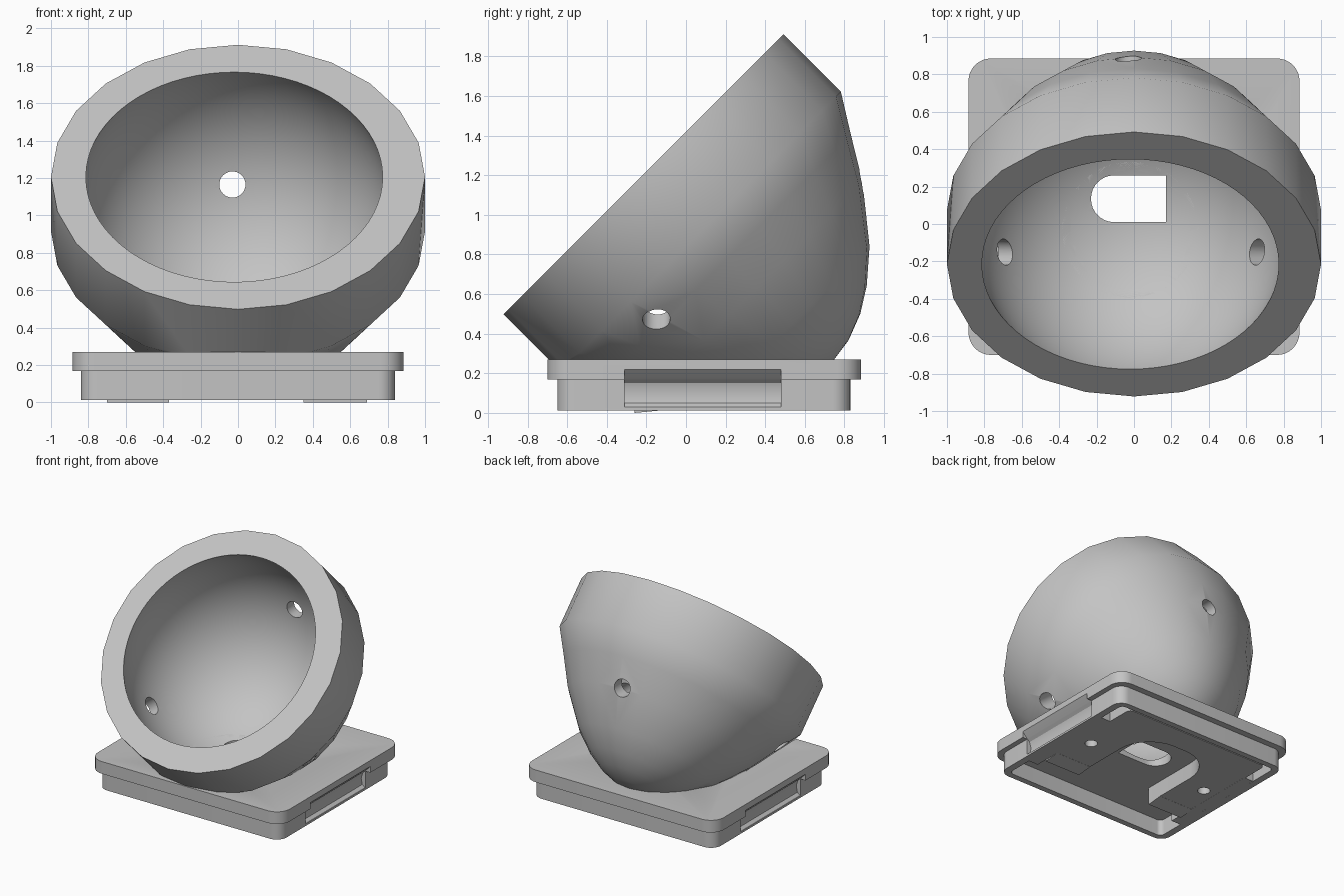
import bpy, bmesh
from math import pi, sin, cos, radians
from mathutils import Matrix, Vector

default = bpy.data.objects.get("Cube")
if default:
    bpy.data.objects.remove(default, do_unlink=True)

grey = bpy.data.materials.new("plain grey")
grey.use_nodes = True
tone = (0.55, 0.55, 0.55, 1)
grey.diffuse_color = tone
grey.node_tree.nodes["Principled BSDF"].inputs["Base Color"].default_value = tone


def finish(name, bm):
    bmesh.ops.recalc_face_normals(bm, faces=bm.faces)
    mesh = bpy.data.meshes.new(name)
    bm.to_mesh(mesh)
    bm.free()
    mesh.materials.append(grey)
    obj = bpy.data.objects.new(name, mesh)
    bpy.context.collection.objects.link(obj)
    return obj


def prism(name, outline, low, high, axis="z"):
    """Extrude a flat outline along z, or an x-z outline along y."""
    bm = bmesh.new()
    place = (lambda u, v, w: (u, v, w)) if axis == "z" else (lambda u, v, w: (u, w, v))
    base = bm.faces.new([bm.verts.new(place(u, v, low)) for u, v in outline])
    grown = bmesh.ops.extrude_face_region(bm, geom=[base])["geom"]
    moved = [g for g in grown if isinstance(g, bmesh.types.BMVert)]
    bmesh.ops.translate(bm, verts=moved, vec=place(0, 0, high - low))
    return finish(name, bm)


def rounded(x0, x1, y0, y1, radii=(0, 0, 0, 0), steps=8):
    """Rectangle outline; radii run from the +x+y corner counterclockwise."""
    corners = ((x1, y1, -1, -1), (x0, y1, 1, -1), (x0, y0, 1, 1), (x1, y0, -1, 1))
    points = []
    for i, ((x, y, sx, sy), r) in enumerate(zip(corners, radii)):
        if r == 0:
            points.append((x, y))
            continue
        for k in range(steps + 1):
            a = pi / 2 * (i + k / steps)
            points.append((x + sx * r + r * cos(a), y + sy * r + r * sin(a)))
    return points


def revolve(name, profile, sides, matrix):
    """Turn a radius-height profile around the local z axis."""
    bm = bmesh.new()
    rings = []
    for r, z in profile:
        if r < 1e-5:
            rings.append([bm.verts.new((0, 0, z))] * sides)
        else:
            rings.append([bm.verts.new((r * sin(2 * pi * i / sides),
                                        r * cos(2 * pi * i / sides), z))
                          for i in range(sides)])
    for a, b in zip(rings, rings[1:]):
        for i in range(sides):
            j = (i + 1) % sides
            quad = list(dict.fromkeys((a[i], a[j], b[j], b[i])))
            bm.faces.new(quad)
    bm.transform(matrix)
    return finish(name, bm)


def drill(name, centre, direction, radius, length):
    turn = Vector(direction).to_track_quat("Z", "Y").to_matrix().to_4x4()
    half = length / 2
    return revolve(name, [(0, -half), (radius, -half), (radius, half), (0, half)],
                   32, Matrix.Translation(centre) @ turn)


def cut(target, cutters):
    for cutter in cutters:
        cutter.hide_render = True
        mod = target.modifiers.new("cut", "BOOLEAN")
        mod.operation = "DIFFERENCE"
        mod.solver = "EXACT"
        mod.object = cutter
        bpy.context.view_layer.objects.active = target
        bpy.ops.object.modifier_apply(modifier=mod.name)


def shade(obj, angle):
    bpy.ops.object.select_all(action="DESELECT")
    obj.select_set(True)
    bpy.context.view_layer.objects.active = obj
    bpy.ops.object.shade_smooth_by_angle(angle=radians(angle))


# Tilted bowl: faceted collar that bulges into a rounded nose
tilt = Matrix.Translation((0, -0.215, 1.205)) @ Matrix.Rotation(pi / 4, 4, "X")
collar = 0.41
nose = [(1, 0), (0.882, 0.19), (0.755, 0.40), (0.55, 0.655), (0.40, 0.785),
        (0.276, 0.863), (0.14, 0.915), (0, 0.935)]
bowl = revolve("tilted_bowl", [(0, 0)] + [(1, 0)] +
               [(r, -collar - d) for r, d in nose], 24, tilt)

# Bowl hollow: a ball sunk below the rim
ball, sunk = 0.835, 0.26
arc = [(ball * sin(pi * k / 40), ball * cos(pi * k / 40) - sunk) for k in range(40)]
hollow = revolve("hollow_cutter", arc + [(0, -ball - sunk)], 72,
                 Matrix.Translation((-0.02, 0, 0)) @ tilt)

# Three drilled holes and the opening in the bottom
holes = [drill("back_hole_cutter", (-0.03, 0.8, 1.165), (0, 1, 0), 0.07, 0.9)]
for side in (-1, 1):
    holes.append(drill("side_hole_cutter", (side * 0.7 - 0.01, -0.15, 0.53),
                       (side * 0.79, 0, -0.61), 0.07, 0.56))
floor_slot = prism("floor_slot_cutter",
                   rounded(-0.23, 0.17, 0.01, 0.26, (0, 0.124, 0.124, 0)), -0.1, 0.7)
below = prism("below_cutter", rounded(-2, 2, -2, 2), -1, 0.25)
cut(bowl, [hollow, below] + holes + [floor_slot])

# Two-step base with rounded corners
flange = prism("base_flange", rounded(-0.885, 0.885, -0.70, 0.885, [0.12] * 4), 0.168, 0.27)
skirt = prism("base_skirt", rounded(-0.84, 0.84, -0.65, 0.83, [0.09] * 4), 0.013, 0.17)
cavity = prism("cavity_cutter", rounded(-0.78, 0.78, -0.60, 0.78, [0.04] * 4), -0.1, 0.15)

# Scooped side grips with a sloping top edge, backed by inner walls
grips, grip_walls = [], []
for side, name in ((-1, "right"), (1, "left")):
    section = [(0.835, 0.03), (1, 0.03), (1, 0.22), (0.885, 0.22), (0.84, 0.172),
               (0.815, 0.15), (0.80, 0.10), (0.81, 0.05)]
    grips.append(prism("grip_cutter", [(side * x, z) for x, z in section],
                       -0.31, 0.48, "y"))
    xs = sorted((side * 0.69, side * 0.795))
    grip_walls.append(prism(name + "_grip_wall", rounded(*xs, -0.36, 0.53), 0.0132, 0.16))
cut(flange, [hollow] + grips + [floor_slot])
cut(skirt, [cavity] + grips + [floor_slot])

# Horseshoe pad under the base, open toward the front
pad = prism("underside_pad", rounded(-0.70, 0.69, -0.26, 0.77, (0.04, 0.04, 0, 0)),
            0.014, 0.16)
channel = prism("channel_cutter",
                rounded(-0.37, 0.35, -0.4, 0.55, (0.3, 0.3, 0, 0)), -0.1, 0.3)
pins = [drill("pin_cutter", (side * 0.58, 0.165, 0), (0, 0, 1), 0.05, 0.24)
        for side in (-1, 1)]
cut(pad, [channel] + pins)

# Small sloping lips at the open end of the pad
for name, x0, x1 in (("right", -0.70, -0.37), ("left", 0.35, 0.69)):
    lip = prism(name + "_pad_lip", rounded(x0, x1, -0.26, -0.12), 0, 0.02)
    for v in lip.data.vertices:
        if v.co.z < 0.01 and v.co.y > -0.2:
            v.co.z = 0.013

# Shade the parts and remove the cutters
shade(bowl, 40)
for part in (flange, skirt, pad):
    shade(part, 30)
for helper in [hollow, below, floor_slot, cavity, channel] + holes + grips + pins:
    bpy.data.objects.remove(helper, do_unlink=True)
